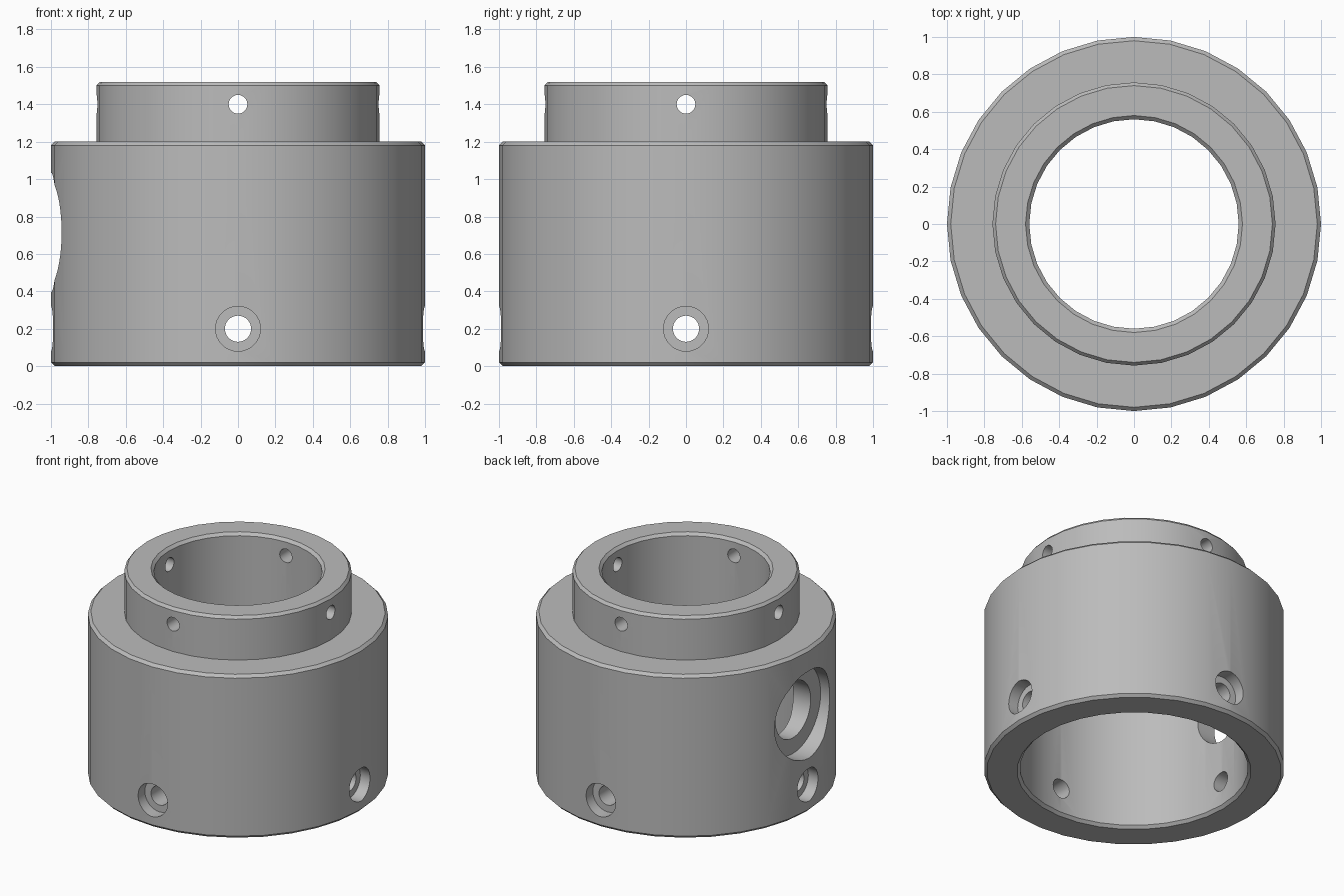
import bpy, bmesh
from math import pi, radians
from mathutils import Matrix, Vector

cube = bpy.data.objects.get("Cube")
if cube:
    bpy.data.objects.remove(cube, do_unlink=True)

grey = bpy.data.materials.new("machined grey")
grey.use_nodes = True
colour = (0.5, 0.5, 0.5, 1)
grey.diffuse_color = colour
grey.node_tree.nodes["Principled BSDF"].inputs["Base Color"].default_value = colour


def lathe(bm, profile, sides, matrix=Matrix()):
    """Revolve a closed (radius, height) outline about the local z axis."""
    rings = []
    for i in range(sides):
        turn = matrix @ Matrix.Rotation(2 * pi * i / sides, 4, "Z")
        rings.append([bm.verts.new(turn @ Vector((r, 0, h))) for r, h in profile])
    n = len(profile)
    for i in range(sides):
        a, b = rings[i], rings[(i + 1) % sides]
        for j in range(n):
            k = (j + 1) % n
            bm.faces.new((a[j], b[j], b[k], a[k]))


def plug(bm, profile, sides, matrix):
    """Revolve an open outline into a solid with flat end caps."""
    rings = []
    for r, h in profile:
        rings.append([bm.verts.new(matrix @ Matrix.Rotation(2 * pi * i / sides, 4, "Z")
                                   @ Vector((r, 0, h))) for i in range(sides)])
    for a, b in zip(rings, rings[1:]):
        for i in range(sides):
            k = (i + 1) % sides
            bm.faces.new((a[i], a[k], b[k], b[i]))
    bm.faces.new(rings[0][::-1])
    bm.faces.new(rings[-1])


def make_object(name, bm):
    bmesh.ops.recalc_face_normals(bm, faces=bm.faces)
    mesh = bpy.data.meshes.new(name)
    bm.to_mesh(mesh)
    bm.free()
    mesh.materials.append(grey)
    obj = bpy.data.objects.new(name, mesh)
    bpy.context.collection.objects.link(obj)
    return obj


# Stepped sleeve with chamfered rims and a wider lower bore
c = 0.02
body = bmesh.new()
lathe(body, [
    (0.78, 0), (1 - c, 0), (1, c), (1, 1.2 - c), (1 - c, 1.2),
    (0.757, 1.2), (0.757, 1.52 - c), (0.74, 1.52),
    (0.58, 1.52), (0.56, 1.52 - c), (0.56, 0.98), (0.76, 0.98), (0.76, c),
], 32)
sleeve = make_object("sleeve_body", body)


def radial(angle, z):
    """Local z points outward from the sleeve axis at the given height."""
    return (Matrix.Translation((0, 0, z)) @ Matrix.Rotation(angle, 4, "Z")
            @ Matrix.Rotation(pi / 2, 4, "Y"))


# Radial holes: counterbored below, plain in the collar, one large side port
cut = bmesh.new()
for i in range(4):
    angle = i * pi / 2
    plug(cut, [(0.07, 0.5), (0.07, 0.91), (0.12, 0.91), (0.12, 1.1)], 32, radial(angle, 0.2))
    plug(cut, [(0.05, 0.4), (0.05, 0.9)], 24, radial(angle, 1.4))
plug(cut, [(0.205, 0.5), (0.205, 0.87), (0.32, 0.87), (0.32, 1.1)], 48, radial(pi, 0.715))
cutter = make_object("hole_cutter", cut)
cutter.hide_render = True

boolean = sleeve.modifiers.new("holes", "BOOLEAN")
boolean.operation = "DIFFERENCE"
boolean.solver = "EXACT"
boolean.object = cutter
bpy.ops.object.select_all(action="DESELECT")
bpy.context.view_layer.objects.active = sleeve
sleeve.select_set(True)
bpy.ops.object.modifier_apply(modifier=boolean.name)
bpy.data.objects.remove(cutter, do_unlink=True)
bpy.ops.object.shade_smooth_by_angle(angle=radians(25))
